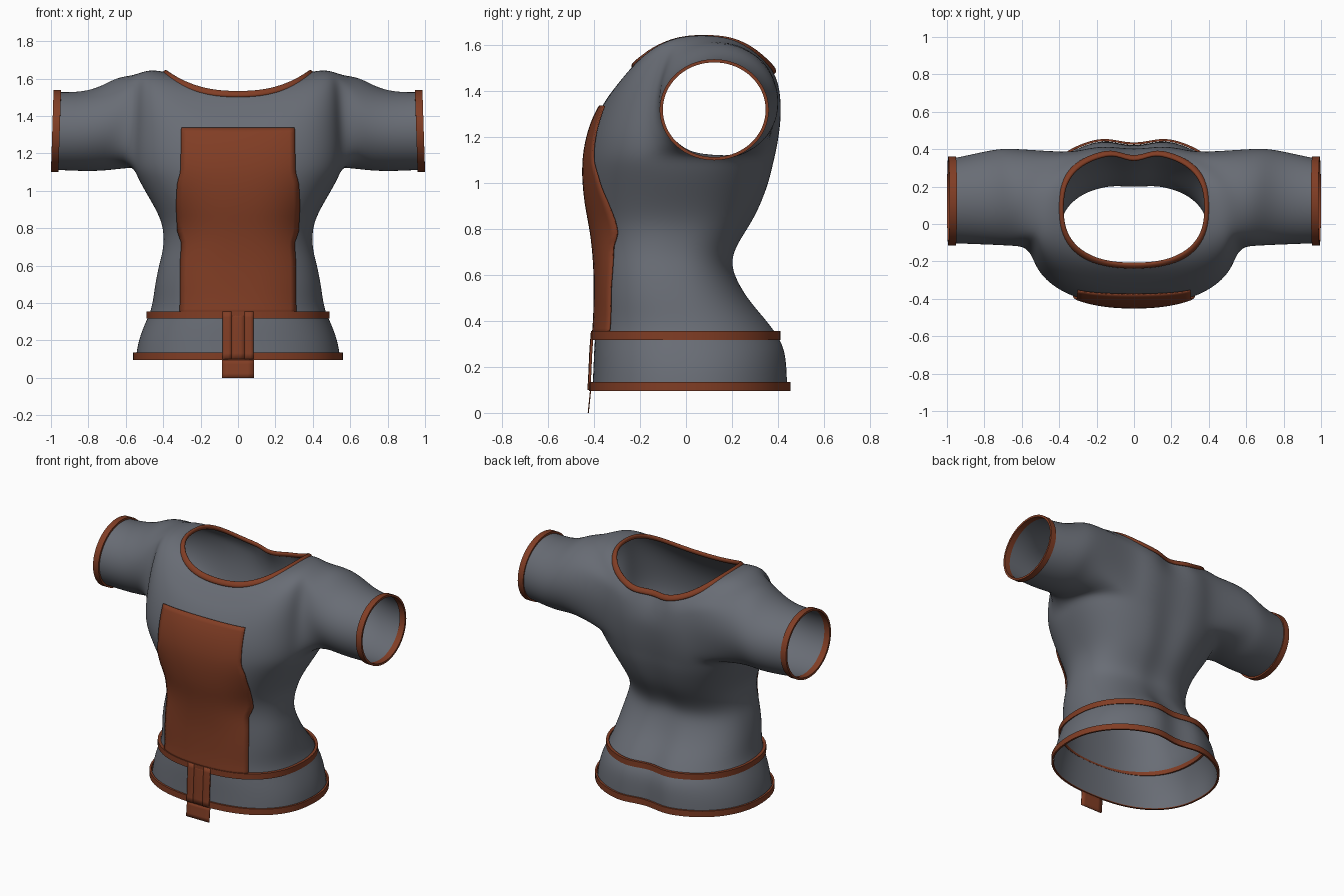
import bpy, bmesh
from math import sin, cos, pi
from mathutils import Vector
from mathutils.bvhtree import BVHTree

if "Cube" in bpy.data.objects:
    bpy.data.objects.remove(bpy.data.objects["Cube"], do_unlink=True)


def material(name, rgb):
    m = bpy.data.materials.new(name)
    m.use_nodes = True
    m.diffuse_color = (*rgb, 1)
    m.node_tree.nodes["Principled BSDF"].inputs["Base Color"].default_value = (*rgb, 1)
    return m


GREY = material("slate cloth", (0.14, 0.152, 0.178))
BROWN = material("brown leather", (0.22, 0.047, 0.018))
COLS = 16   # columns in the half section

# Height against spine groove depth, and against roundness of the back and front
GROOVE = [(0, 0.055), (0.38, 0.05), (0.6, 0.012), (1.0, 0.03), (1.4, 0.025), (1.7, 0.06)]
BACK = [(0, 1.0), (0.38, 0.96), (0.65, 0.8), (1.0, 0.8), (1.25, 0.64), (1.5, 0.62),
        (1.62, 0.76), (1.7, 0.8)]
FRONT = [(0, 0.833), (0.5, 0.833), (0.73, 0.96), (1.0, 0.85), (1.25, 0.64), (1.5, 0.65),
         (1.62, 0.8), (1.7, 0.833)]


def lookup(table, z):
    for (za, a), (zb, b) in zip(table, table[1:]):
        if z <= zb:
            return a + (b - a) * (z - za) / (zb - za)


def section(w, front, back, zf, zs, zb, off=0, dz=0):
    """Half of a rounded torso ring, from front centre to back centre."""
    w, front, back = w + off, front - off, back + off
    pts = []
    for j in range(COLS + 1):
        t = -pi / 2 + pi * j / COLS
        s = abs(sin(t)) ** lookup(BACK if t > 0 else FRONT, zs)
        y = (front + back) / 2 + (back - front) / 2 * (s if t > 0 else -s)
        z_end = zb if t > 0 else zf
        z = z_end + (zs - z_end) * cos(t) ** 2 + dz
        if j == COLS:
            y -= lookup(GROOVE, zs)
        x = 0 if j in (0, COLS) else w * abs(cos(t)) ** 0.833
        pts.append(Vector((x, y, z)))
    return pts


LOW_COL, HIGH_COL, HOLE_ROWS = 7, 13, 5          # armhole extent in the torso grid
ARM_SIDES = 2 * (HIGH_COL - LOW_COL + HOLE_ROWS)


def sleeve_ring(x, yc, ry, zc, rz, off=0):
    """Ring around the arm, starting at its lower front, leaning in at the top."""
    start = (HIGH_COL - LOW_COL) / 2
    angles = [-pi / 2 + (k - start) * 2 * pi / ARM_SIDES for k in range(ARM_SIDES)]
    return [Vector((x - 0.007 * sin(a), yc + (ry + off) * cos(a), zc + (rz + off) * sin(a)))
            for a in angles]


def make_object(name, bm, mat, mirror=True, subdiv=2):
    mesh = bpy.data.meshes.new(name)
    bm.to_mesh(mesh)
    bm.free()
    ob = bpy.data.objects.new(name, mesh)
    bpy.context.collection.objects.link(ob)
    mesh.materials.append(mat)
    for p in mesh.polygons:
        p.use_smooth = True
    if mirror:
        m = ob.modifiers.new("Mirror", "MIRROR")
        m.use_clip = True
    if subdiv:
        s = ob.modifiers.new("Subdivision", "SUBSURF")
        s.levels = s.render_levels = subdiv
    return ob


def band(name, rings, closed, crease):
    """Trim strip: rings joined into a closed cross-section."""
    bm = bmesh.new()
    vs = [[bm.verts.new(p) for p in r] for r in rings]
    n = len(rings[0])
    steps = range(n if closed else n - 1)
    for i in range(len(vs)):
        a, b = vs[i], vs[(i + 1) % len(vs)]
        for j in steps:
            k = (j + 1) % n
            bm.faces.new((a[j], a[k], b[k], b[j]))
    bmesh.ops.recalc_face_normals(bm, faces=bm.faces)
    if crease:
        layer = bm.edges.layers.float.new("crease_edge")
        for r in vs:
            for j in steps:
                e = bm.edges.get((r[j], r[(j + 1) % n]))
                e[layer] = 1.0
                e.smooth = False
    return make_object(name, bm, BROWN)


# Torso rings: half width, front y, back y, then height at front, side, back
LOWER = [(0.55, -0.41, 0.46, 0.10), (0.537, -0.405, 0.457, 0.19), (0.505, -0.402, 0.448, 0.28),
         (0.47, -0.395, 0.408, 0.35), (0.455, -0.39, 0.35, 0.42), (0.445, -0.388, 0.277, 0.50),
         (0.425, -0.388, 0.216, 0.60), (0.405, -0.392, 0.205, 0.67), (0.398, -0.398, 0.235, 0.74),
         (0.405, -0.41, 0.29, 0.82), (0.44, -0.427, 0.333, 0.90), (0.5, -0.438, 0.372, 1.0),
         (0.538, -0.439, 0.388, 1.07)]
UPPER = [(0.562, -0.435, 0.402, 1.13, 1.13, 1.13), (0.565, -0.422, 0.415, 1.20, 1.22, 1.20),
         (0.56, -0.40, 0.424, 1.27, 1.34, 1.28), (0.555, -0.37, 0.424, 1.33, 1.46, 1.34),
         (0.55, -0.335, 0.42, 1.385, 1.57, 1.39), (0.53, -0.297, 0.412, 1.43, 1.636, 1.425),
         (0.46, -0.26, 0.397, 1.475, 1.65, 1.46), (0.385, -0.215, 0.38, 1.52, 1.635, 1.49)]
TORSO = [(*r, r[3], r[3]) for r in LOWER] + UPPER
# Sleeve rings: x, centre y, radius y, centre z, radius z
SLEEVE = [(0.635, 0.143, 0.264, 1.368, 0.255), (0.73, 0.145, 0.26, 1.333, 0.23),
          (0.84, 0.135, 0.246, 1.316, 0.213), (0.98, 0.123, 0.228, 1.32, 0.21)]

# Shirt body with an armhole bridged to the sleeve
bm = bmesh.new()
grid = [[bm.verts.new(p) for p in section(*r)] for r in TORSO]
LOW = len(LOWER)
HIGH = LOW + HOLE_ROWS
for i in range(len(grid) - 1):
    for j in range(COLS):
        if not (LOW <= i < HIGH and LOW_COL <= j < HIGH_COL):
            bm.faces.new((grid[i][j], grid[i][j + 1], grid[i + 1][j + 1], grid[i + 1][j]))
loop = [grid[LOW][j] for j in range(LOW_COL, HIGH_COL + 1)]
loop += [grid[i][HIGH_COL] for i in range(LOW + 1, HIGH + 1)]
loop += [grid[HIGH][j] for j in range(HIGH_COL - 1, LOW_COL - 1, -1)]
loop += [grid[i][LOW_COL] for i in range(HIGH - 1, LOW, -1)]
for r in SLEEVE:
    ring = [bm.verts.new(p) for p in sleeve_ring(*r)]
    for k in range(ARM_SIDES):
        n = (k + 1) % ARM_SIDES
        bm.faces.new((loop[k], loop[n], ring[n], ring[k]))
    loop = ring
loose = [v for v in bm.verts if not v.link_faces]
bmesh.ops.delete(bm, geom=loose, context="VERTS")
shirt = make_object("shirt_body", bm, GREY)

# Hem, belt, collar and cuffs
for name, p, z0, z1, off in (("hem_trim", (0.55, -0.41, 0.46), 0.095, 0.135, 0.014),
                             ("belt_trim", (0.472, -0.395, 0.41), 0.318, 0.356, 0.02)):
    profile = [(0.002, z0), (off, z0), (off, z1), (0.002, z1)]
    band(name, [section(*p, z, z, z, o) for o, z in profile], False, True)
band("collar_trim", [section(*TORSO[-1], o, dz) for o, dz in
                     ((-0.014, -0.008), (0.02, -0.03), (0.03, -0.006), (0.0, 0.022))], False, False)
band("cuff_trims", [sleeve_ring(x, *SLEEVE[-1][1:], o) for x, o in
                    ((0.953, -0.001), (0.953, 0.013), (0.993, 0.013), (0.993, -0.001))], True, True)

# Plates laid on the front of the shirt
bpy.context.view_layer.update()
tree = BVHTree.FromObject(shirt, bpy.context.evaluated_depsgraph_get())


def plate(name, left, right, z0, z1, off, nx, nz):
    """Thin sheet following the shirt front; nx is odd to stay off the centre seam."""
    bm = bmesh.new()
    rows = []
    for i in range(nz + 1):
        z = z0 + (z1 - z0) * i / nz
        row = []
        for j in range(nx + 1):
            a, b = left(z), right(z)
            x = a + (b - a) * j / nx
            hit = tree.ray_cast(Vector((x, -2, z)), Vector((0, 1, 0)))[0]
            y = hit.y if hit else -0.408 - 0.1 * (0.1 - z)
            row.append(bm.verts.new((x, y - off, z)))
        rows.append(row)
    for a, b in zip(rows, rows[1:]):
        for j in range(nx):
            bm.faces.new((a[j], a[j + 1], b[j + 1], b[j]))
    ob = make_object(name, bm, BROWN, False, 0)
    ob.modifiers.new("Thickness", "SOLIDIFY").thickness = off * 0.5
    return ob


EDGE = [(0.3, 0.312), (0.62, 0.31), (0.72, 0.303), (0.78, 0.325), (0.92, 0.332),
        (1.04, 0.326), (1.1, 0.308), (1.4, 0.302)]

plate("chest_panel", lambda z: -lookup(EDGE, z), lambda z: lookup(EDGE, z),
      0.34, 1.338, 0.016, 21, 36)
plate("front_strap", lambda z: -0.037, lambda z: 0.037, 0.1, 0.355, 0.018, 3, 8)
plate("strap_flap", lambda z: -0.085, lambda z: 0.085, 0.0, 0.098, 0.01, 5, 4)
for side, s in (("left", 1), ("right", -1)):
    inner, outer = sorted((s * 0.036, s * 0.082))
    plate(side + "_strap_border", lambda z: inner, lambda z: outer, 0.1, 0.355, 0.022, 3, 8)
